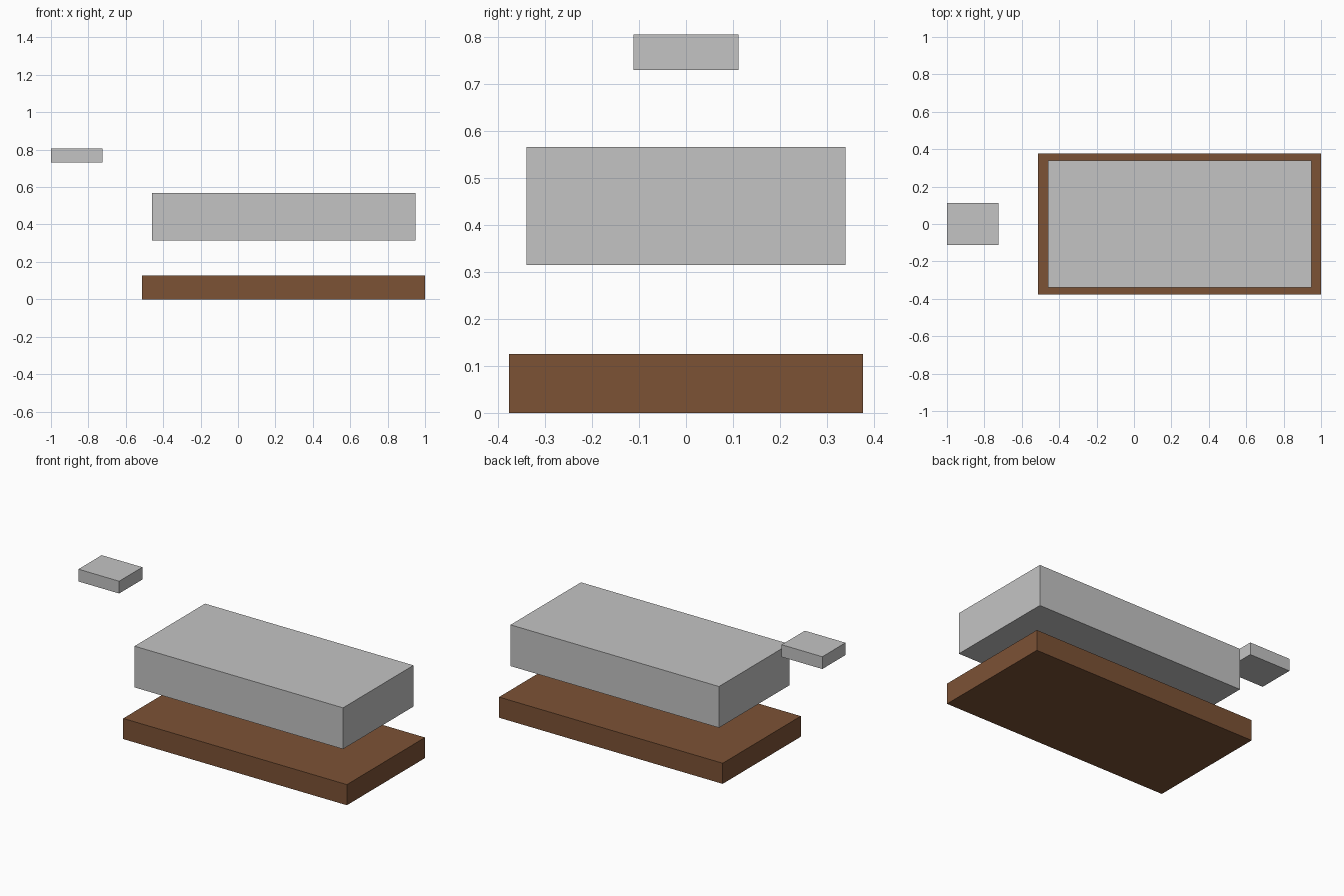
import bpy
import bmesh
from mathutils import Vector

if "Cube" in bpy.data.objects:
    bpy.data.objects.remove(bpy.data.objects["Cube"])


def material(name, rgb):
    m = bpy.data.materials.new(name)
    m.diffuse_color = (*rgb, 1.0)
    m.use_nodes = True
    m.node_tree.nodes["Principled BSDF"].inputs["Base Color"].default_value = m.diffuse_color
    return m


def box(name, low, high, mat):
    """Axis-aligned box between two corners."""
    low, high = Vector(low), Vector(high)
    size, centre = high - low, (low + high) / 2
    bm = bmesh.new()
    bmesh.ops.create_cube(bm, size=1.0)
    bmesh.ops.scale(bm, vec=size, verts=bm.verts)
    mesh = bpy.data.meshes.new(name)
    bm.to_mesh(mesh)
    bm.free()
    mesh.materials.append(mat)
    obj = bpy.data.objects.new(name, mesh)
    obj.location = centre
    bpy.context.collection.objects.link(obj)
    return obj


brown = material("wood_brown", (0.202, 0.084, 0.036))
grey = material("light_grey", (0.552, 0.552, 0.552))

# Wooden base slab
box("base_slab", (-0.512, -0.377, 0.0), (1.0, 0.377, 0.126), brown)
# Large block floating above the base
box("main_block", (-0.461, -0.34, 0.315), (0.948, 0.34, 0.567), grey)
# Small plate off to the left, higher up
box("small_plate", (-1.0, -0.112, 0.731), (-0.725, 0.112, 0.806), grey)
